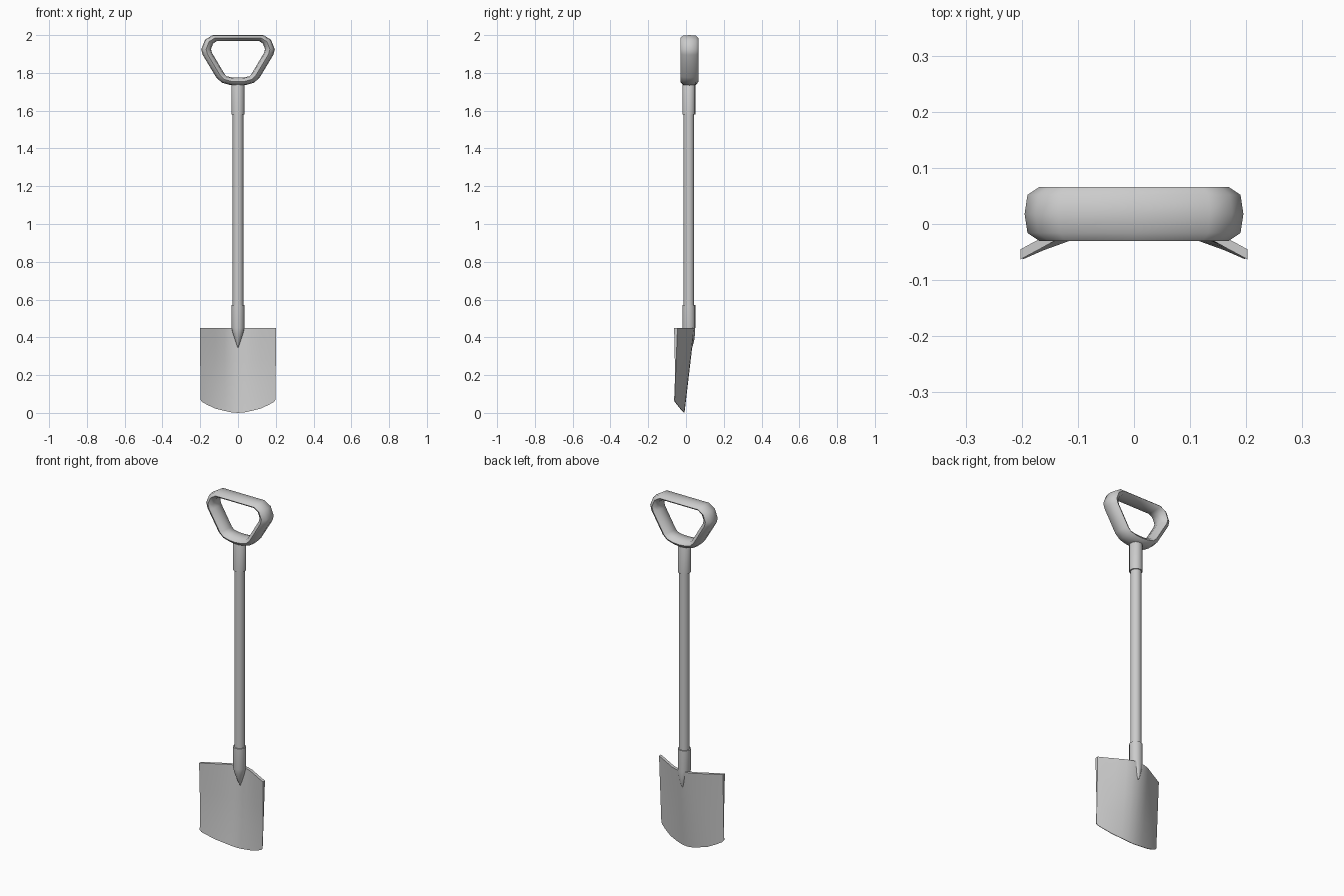
import bpy, math

if "Cube" in bpy.data.objects:
    bpy.data.objects.remove(bpy.data.objects["Cube"])

CY = 0.015  # shaft axis in y


def make(name, verts, faces, angle=40):
    me = bpy.data.meshes.new(name)
    me.from_pydata(verts, [], faces)
    ob = bpy.data.objects.new(name, me)
    bpy.context.collection.objects.link(ob)
    bpy.ops.object.select_all(action='DESELECT')
    ob.select_set(True)
    bpy.context.view_layer.objects.active = ob
    bpy.ops.object.mode_set(mode='EDIT')
    bpy.ops.mesh.select_all(action='SELECT')
    bpy.ops.mesh.normals_make_consistent(inside=False)
    bpy.ops.object.mode_set(mode='OBJECT')
    bpy.ops.object.shade_smooth_by_angle(angle=math.radians(angle))
    return ob


def loft(name, rings, closed=False, angle=40):
    n, m = len(rings[0]), len(rings)
    verts = [v for r in rings for v in r]
    faces = [(i * n + j, i * n + (j + 1) % n,
              (i + 1) % m * n + (j + 1) % n, (i + 1) % m * n + j)
             for i in range(m if closed else m - 1) for j in range(n)]
    if not closed:
        faces += [tuple(range(n)), tuple(range((m - 1) * n, m * n))]
    return make(name, verts, faces, angle)


def tube(name, profile, sides=16):
    # profile entries: z, x radius, y radius, y centre
    return loft(name, [[(rx * math.cos(2 * math.pi * k / sides),
                         cy + ry * math.sin(2 * math.pi * k / sides), z)
                        for k in range(sides)] for z, rx, ry, cy in profile])


# Shaft and its two sleeves
tube("shaft", [(0.50, 0.028, 0.028, CY), (1.62, 0.028, 0.028, CY)])
tube("upper_sleeve", [(1.58, 0.034, 0.034, CY), (1.735, 0.034, 0.034, CY),
                      (1.755, 0.02, 0.03, CY)])
tube("blade_socket", [(0.57, 0.034, 0.034, CY), (0.45, 0.034, 0.034, CY),
                      (0.42, 0.027, 0.031, 0.017), (0.38, 0.014, 0.021, 0.022),
                      (0.345, 0.002, 0.008, 0.025)])

# D-shaped grip: section swept between outer and inner outlines (x, z)
outer = [(0, 2.0), (0.135, 2.0), (0.175, 1.975), (0.195, 1.925), (0.187, 1.895),
         (0.115, 1.775), (0.085, 1.748), (0.04, 1.735), (0, 1.731)]
inner = [(0, 1.97), (0.11, 1.97), (0.132, 1.955), (0.143, 1.925), (0.137, 1.905),
         (0.072, 1.795), (0.06, 1.782), (0.03, 1.776), (0, 1.775)]
section = [(1, 0), (0.9, 0.034), (0.5, 0.048), (0.1, 0.034),
           (0, 0), (0.1, -0.034), (0.5, -0.048), (0.9, -0.034)]
pairs = list(zip(outer, inner))
pairs += [((-o[0], o[1]), (-i[0], i[1])) for o, i in pairs[-2:0:-1]]
loft("grip", [[(i[0] + (o[0] - i[0]) * t, 0.018 + y, i[1] + (o[1] - i[1]) * t)
               for t, y in section] for o, i in pairs], closed=True, angle=50)

# Blade: curved plate, thinning towards the cutting edge
# columns: x, back y at top, back y at bottom, bottom z
half = [(0, 0.045, -0.008, 0.0), (0.035, 0.041, -0.01, 0.003),
        (0.07, 0.028, -0.016, 0.01), (0.12, 0.0, -0.028, 0.022),
        (0.165, -0.025, -0.044, 0.042), (0.193, -0.04, -0.056, 0.057),
        (0.202, -0.045, -0.06, 0.068)]
cols = [(-x, a, b, z) for x, a, b, z in half[:0:-1]] + half
rings = []
for s in (0, 0.12, 0.4, 0.7, 1):
    thick = max(0.018 * (1 - 1.3 * s), 0.003)
    back = [(x * (1 - 0.02 * s), a + (b - a) * s, 0.45 + (zb - 0.45) * s)
            for x, a, b, zb in cols]
    front = [(x, y - thick, z) for x, y, z in reversed(back)]
    rings.append(back + front)
loft("blade", rings, angle=35)
